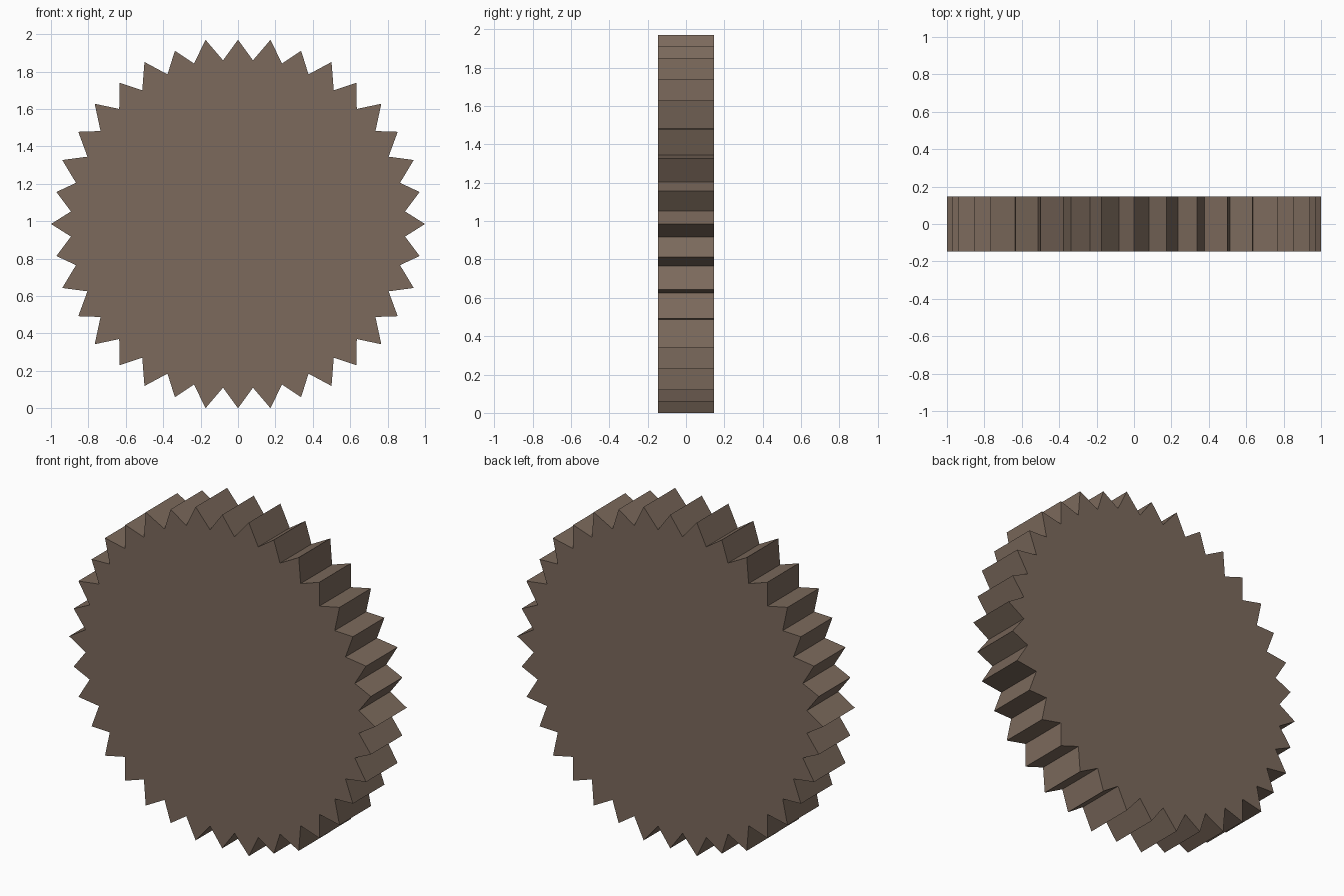
import bpy, bmesh, math

if "Cube" in bpy.data.objects:
    bpy.data.objects.remove(bpy.data.objects["Cube"])

# one brown colour for the whole wheel
brown = bpy.data.materials.new("brown")
brown.diffuse_color = (0.20, 0.143, 0.107, 1)
brown.use_nodes = True
brown.node_tree.nodes["Principled BSDF"].inputs["Base Color"].default_value = brown.diffuse_color

CENTRE_Z, HALF = 0.985, 0.147

# quarter outline of the toothed rim: 36 tips, alternating radius, with a valley after each
valleys = [(0.893, 0.067), (0.866, 0.22), (0.805, 0.36), (0.735, 0.497), (0.635, 0.615),
           (0.512, 0.715), (0.377, 0.80), (0.235, 0.858), (0.08, 0.875)]
quarter = []
for k, valley in enumerate(valleys):
    r = 1.0 if k % 2 == 0 else 0.986
    a = math.radians(10 * k)
    quarter += [(r * math.cos(a), r * math.sin(a)), valley]

# mirror the quarter around the wheel
top_tip = (0.0, 0.985)
half = quarter + [top_tip] + [(-x, z) for x, z in reversed(quarter)]
outline = half + [(x, -z) for x, z in reversed(half[1:-1])]

# extrude the outline through the thickness
bm = bmesh.new()
face = bm.faces.new([bm.verts.new((x, -HALF, z + CENTRE_Z)) for x, z in outline])
ext = bmesh.ops.extrude_face_region(bm, geom=[face], use_keep_orig=True)
for v in ext["geom"]:
    if isinstance(v, bmesh.types.BMVert):
        v.co.y = HALF
bmesh.ops.recalc_face_normals(bm, faces=bm.faces)
# split the big caps into clean triangles
bmesh.ops.triangulate(bm, faces=[f for f in bm.faces if len(f.verts) > 4])
mesh = bpy.data.meshes.new("toothed_wheel")
bm.to_mesh(mesh)
bm.free()
mesh.materials.append(brown)
wheel = bpy.data.objects.new("toothed_wheel", mesh)
bpy.context.collection.objects.link(wheel)
